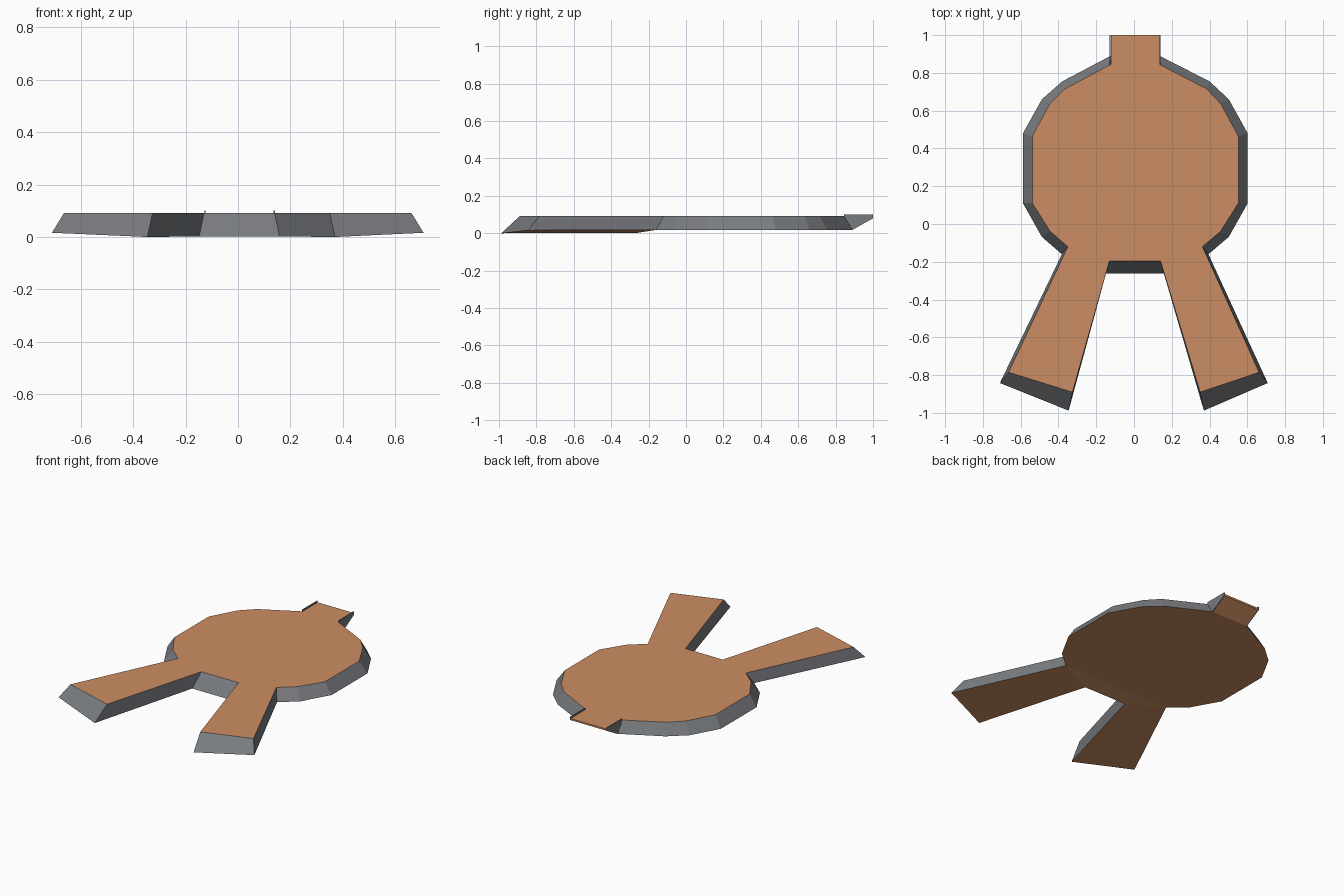
import bpy, bmesh

if "Cube" in bpy.data.objects:
    bpy.data.objects.remove(bpy.data.objects["Cube"])

def material(name, rgb):
    m = bpy.data.materials.new(name)
    m.diffuse_color = (*rgb, 1)
    m.use_nodes = True
    m.node_tree.nodes["Principled BSDF"].inputs["Base Color"].default_value = m.diffuse_color
    return m

COPPER = material("copper", (0.60, 0.27, 0.125))
GREY = material("steel grey", (0.19, 0.20, 0.215))
TOP, LOW = 0.091, 0.018

# Half outline: mirror centre, top half-width, top y, bottom half-width, bottom y, bottom z
half = [
    (0.006, 0.128, 0.845, 0.130, 0.89, LOW),
    (0.010, 0.375, 0.715, 0.390, 0.755, LOW),
    (0.007, 0.453, 0.635, 0.495, 0.66, LOW),
    (0.007, 0.545, 0.465, 0.595, 0.48, LOW),
    (0.007, 0.545, 0.11, 0.595, 0.11, LOW),
    (0.007, 0.450, -0.04, 0.495, -0.068, LOW),
    (0.006, 0.356, -0.12, 0.388, -0.16, LOW),
    (-0.001, 0.663, -0.785, 0.709, -0.842, 0.016),
    (0.012, 0.338, -0.89, 0.358, -0.988, 0.0),
    (0.005, 0.135, -0.195, 0.153, -0.262, 0.002),
]

def new_object(name, bm):
    me = bpy.data.meshes.new(name)
    bm.to_mesh(me)
    bm.free()
    me.materials.append(COPPER)
    me.materials.append(GREY)
    ob = bpy.data.objects.new(name, me)
    bpy.context.collection.objects.link(ob)
    return ob

# Body plate with two legs: flat top, flared grey rim, faceted underside
bm = bmesh.new()
def ring_side(s):
    t = [bm.verts.new((c + s * a, y, TOP)) for c, a, y, b, yb, z in half]
    u = [bm.verts.new((c + s * b, yb, z)) for c, a, y, b, yb, z in half]
    return t, u
tr, br = ring_side(1)
tl, bl = ring_side(-1)
top = tr + tl[::-1]
bot = br + bl[::-1]
bm.faces.new(top[::-1])
bm.faces.new(br[:7] + bl[:7][::-1])
bm.faces.new((br[6], br[9], bl[9], bl[6]))
bm.faces.new(br[6:10])
bm.faces.new(bl[6:10][::-1])
for i in range(len(top) - 1):          # rim stays open where the tab joins
    f = bm.faces.new((top[i], top[i + 1], bot[i + 1], bot[i]))
    f.material_index = 1
bmesh.ops.recalc_face_normals(bm, faces=bm.faces)
new_object("body_plate", bm)

# Tab: wedge with grey side cheeks standing slightly proud of the top
bm = bmesh.new()
profile = [(0.845, TOP), (1.0, TOP), (1.0, 0.080), (0.89, LOW)]
sides = [[bm.verts.new((0.006 + s * 0.129, y, z)) for y, z in profile] for s in (-1, 1)]
for i in range(3):
    bm.faces.new((sides[0][i], sides[1][i], sides[1][i + 1], sides[0][i + 1]))
for s in (-1, 1):
    cheek = [(0.845, 0.101), (1.0, 0.101), (1.0, 0.080), (0.89, LOW), (0.845, TOP)]
    loops = [[bm.verts.new((0.006 + s * x, y, z)) for y, z in cheek] for x in (0.1295, 0.1345)]
    caps = [loops[0], loops[1]]
    faces = [bm.faces.new(c) for c in caps]
    for i in range(5):
        j = (i + 1) % 5
        faces.append(bm.faces.new((loops[0][i], loops[0][j], loops[1][j], loops[1][i])))
    for f in faces:
        f.material_index = 1
bmesh.ops.recalc_face_normals(bm, faces=bm.faces)
new_object("top_tab", bm)
